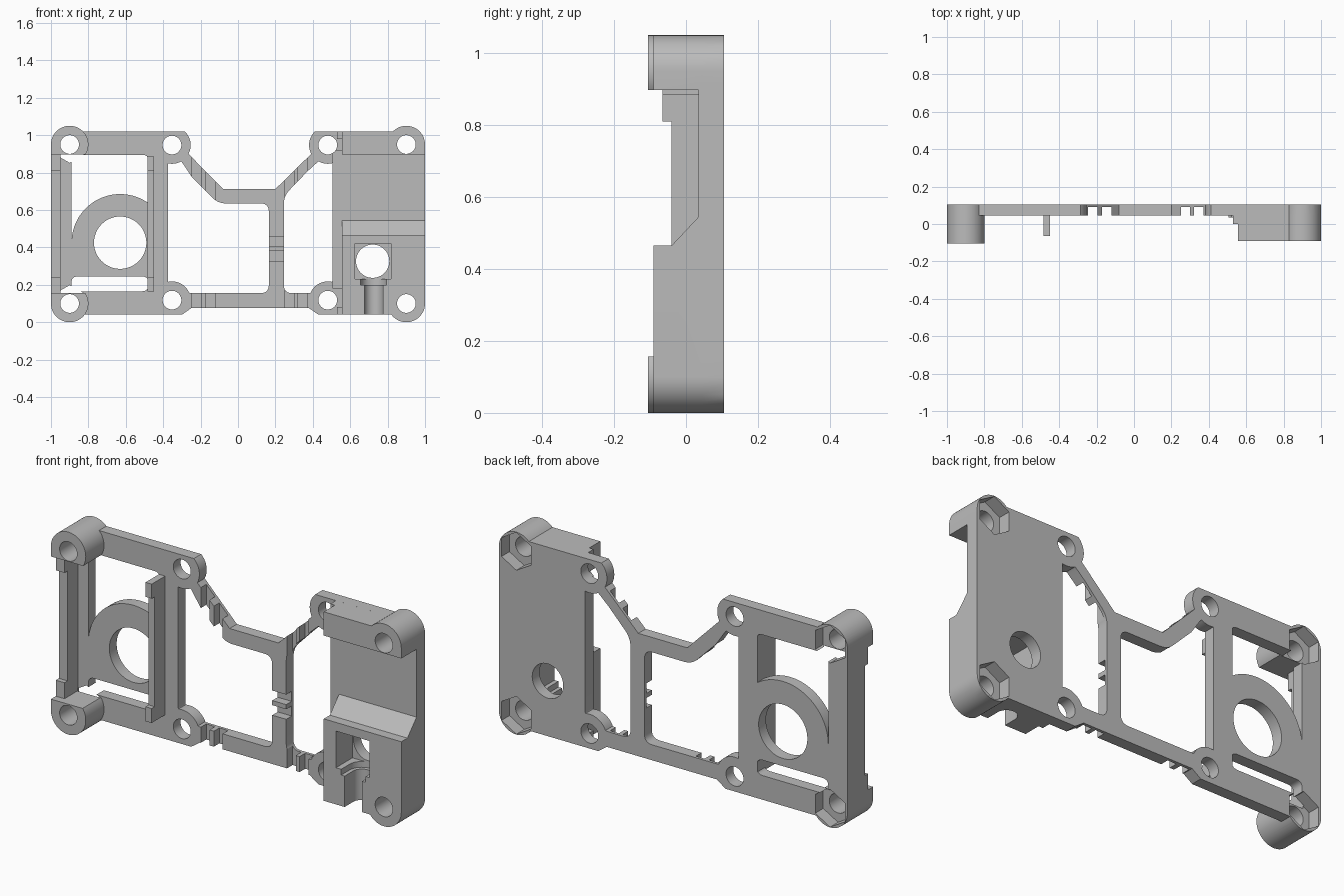
import bpy, bmesh, math
from mathutils import Vector

cube = bpy.data.objects.get("Cube")
if cube:
    bpy.data.objects.remove(cube)

grey = bpy.data.materials.new("plain_grey")
grey.use_nodes = True
colour = (0.5, 0.5, 0.5, 1)
grey.diffuse_color = colour
grey.node_tree.nodes["Principled BSDF"].inputs["Base Color"].default_value = colour

BACK, FACE = 0.105, 0.045      # rear and front of the thin plate
OUT = 0.15                     # beyond every surface, for cutters
X, Y, Z = range(3)


def arc(cx, cy, r, start, end, steps=20):
    angles = [math.radians(start + (end - start) * i / steps) for i in range(steps + 1)]
    return [(cx + r * math.cos(a), cy + r * math.sin(a)) for a in angles]


def circle(cx, cy, r, sides=48):
    return arc(cx, cy, r, 0, 360, sides)[:-1]


def rect(u0, u1, v0, v1):
    return [(u0, v0), (u1, v0), (u1, v1), (u0, v1)]


def rounded(points, radius, steps=6):
    """Soften the corners of a polygon."""
    result = []
    for i, p in enumerate(points):
        p, a, b = Vector(p), Vector(points[i - 1]), Vector(points[(i + 1) % len(points)])
        s = p + (a - p).normalized() * min(radius, (a - p).length * 0.4)
        e = p + (b - p).normalized() * min(radius, (b - p).length * 0.4)
        if (a - p).angle(b - p) > 2.8:
            result.append(tuple(p))
            continue
        for k in range(steps + 1):
            t = k / steps
            result.append(tuple(s * (1 - t) ** 2 + p * 2 * t * (1 - t) + e * t * t))
    return result


def prism(name, points, lo, hi, axis=Y):
    """Extrude a flat polygon along one axis."""
    bm = bmesh.new()
    verts = []
    for p in points:
        co = list(p)
        co.insert(axis, lo)
        verts.append(bm.verts.new(co))
    face = bm.faces.new(verts)
    new = bmesh.ops.extrude_face_region(bm, geom=[face])["geom"]
    shift = Vector((0, 0, 0))
    shift[axis] = hi - lo
    bmesh.ops.translate(bm, vec=shift, verts=[g for g in new if isinstance(g, bmesh.types.BMVert)])
    bmesh.ops.recalc_face_normals(bm, faces=bm.faces)
    mesh = bpy.data.meshes.new(name)
    bm.to_mesh(mesh)
    bm.free()
    mesh.materials.append(grey)
    obj = bpy.data.objects.new(name, mesh)
    bpy.context.collection.objects.link(obj)
    return obj


def combine(operation, name, points, lo, hi, axis=Y):
    """Add a prism to the frame, or cut it away."""
    tool = prism(name, points, lo, hi, axis)
    tool.hide_render = True
    bpy.context.view_layer.objects.active = frame
    mod = frame.modifiers.new(name, "BOOLEAN")
    mod.operation, mod.object, mod.solver = operation, tool, "EXACT"
    bpy.ops.object.modifier_apply(modifier=mod.name)
    bpy.data.objects.remove(tool)


def add(*args):
    combine("UNION", *args)


def cut(*args):
    combine("DIFFERENCE", *args)


corners = [(x, z) for x in (-0.9, 0.9) for z in (0.1, 0.95)]
mounts = [(x, z) for x in (-0.353, 0.48) for z in (0.118, 0.947)]

# Thin rear plate
outline = (arc(-0.9, 0.1, 0.1, 180, 323) + [(-0.3, 0.04), (-0.25, 0.075), (0.38, 0.075), (0.43, 0.04)]
           + arc(0.9, 0.1, 0.1, 217, 360) + arc(0.9, 0.95, 0.1, 0, 135.6)
           + arc(0.48, 0.947, 0.1, 133, 208) + [(0.2, 0.712), (-0.08, 0.712)]
           + arc(-0.353, 0.947, 0.1, -28, 47) + arc(-0.9, 0.95, 0.1, 44.4, 180))
frame = prism("mounting_frame", outline, FACE, BACK)

# Two large middle openings
opening = (arc(-0.353, 0.118, 0.1, 103, 22) + [(0.165, 0.155), (0.165, 0.635), (-0.107, 0.635), (-0.246, 0.775)]
           + arc(-0.353, 0.947, 0.1, -60, -103))
cut("wide_opening", rounded(opening, 0.045), -OUT, OUT)
opening = (arc(0.48, 0.118, 0.1, 158, 75) + arc(0.48, 0.947, 0.1, -75, -120)
           + [(0.37, 0.805), (0.245, 0.675), (0.245, 0.155)])
cut("narrow_opening", rounded(opening, 0.045), -OUT, OUT)

# Left window above a ring, with a slot beneath
window = arc(-0.63, 0.425, 0.26, 180, 55, 32) + [(-0.48, 0.895), (-0.89, 0.895)]
cut("left_window", rounded(window, 0.03), -OUT, OUT)
cut("ring_hole", circle(-0.63, 0.425, 0.14), -OUT, OUT)
cut("lower_slot", rounded(rect(-0.89, -0.48, 0.165, 0.245), 0.035), -OUT, OUT)

# Cable notches across the bars
for x in (-0.245, -0.17, 0.25, 0.322):
    cut("bar_notch", rect(x, x + 0.05, 0.05, 0.93), -OUT, 0.09)
for z in (0.328, 0.404):
    cut("post_notch", rect(0.15, 0.26, z, z + 0.052), -OUT, 0.09)

# Left side wall and inner rail, each with raised ends
for x0, x1, z0, z1 in ((-1, -0.95, 0.12, 0.93), (-0.485, -0.45, 0.165, 0.885)):
    add("rail", rect(x0, x1, z0, z1), -0.04, BACK)
    for low, high in ((z0, 0.24), (0.81, z1)):
        add("rail_tab", rect(x0, x1, low, high), -0.065, FACE + 0.02)

# Left corner bosses
add("upper_left_boss", [(-1, 0.897)] + arc(-0.9, 0.95, 0.1, 180, -32, 40), -BACK, BACK)
add("lower_left_boss", [(-1, 0.157)] + arc(-0.9, 0.1, 0.1, 180, 395, 40), -BACK, BACK)

# Right plate with thick blocks above and below
add("right_plate", rect(0.505, 1, 0.18, 0.92), 0.035, BACK)
top = [(0.555, 0.897), (1, 0.897)] + arc(0.9, 0.95, 0.1, 0, 135.6) + [(0.555, 1.02)]
add("upper_right_block", top, -0.09, BACK)
bottom = [(1, 0.465), (0.555, 0.465), (0.555, 0.04)] + arc(0.9, 0.1, 0.1, 217, 360)
add("lower_right_block", bottom, -0.09, BACK)
slope = [(-0.04, 0.4), (-0.04, 0.465), (0.035, 0.545), (BACK, 0.545), (BACK, 0.4)]
add("sloped_top", slope, 0.555, 1, X)
for z0, z1 in ((0.04, 0.08), (0.98, 1.02)):
    add("block_step", rect(0.53, 0.57, z0, z1), 0, BACK)

# Square pocket, round opening and half-round channel
cut("square_pocket", rect(0.625, 0.817, 0.23, 0.42), -OUT, FACE)
cut("sensor_hole", circle(0.72, 0.326, 0.089), -OUT, OUT)
for radius, z0 in ((0.05, 0.02), (0.07, 0.2)):
    channel = ([(0.725 - radius, -OUT)] + arc(0.725, -0.02, radius, 180, 0) + [(0.725 + radius, -OUT)])
    cut("channel", channel, z0, 0.25, Z)

# Screw holes and hexagonal nut pockets
for x, z in corners + mounts:
    cut("screw_hole", circle(x, z, 0.05), -OUT, OUT)
for x, z in corners:
    cut("nut_pocket", arc(x, z, 0.098, 30, 330, 5), 0.04, OUT)

bpy.ops.object.select_all(action="DESELECT")
frame.select_set(True)
bpy.context.view_layer.objects.active = frame
bpy.ops.object.shade_smooth_by_angle(angle=math.radians(30))
